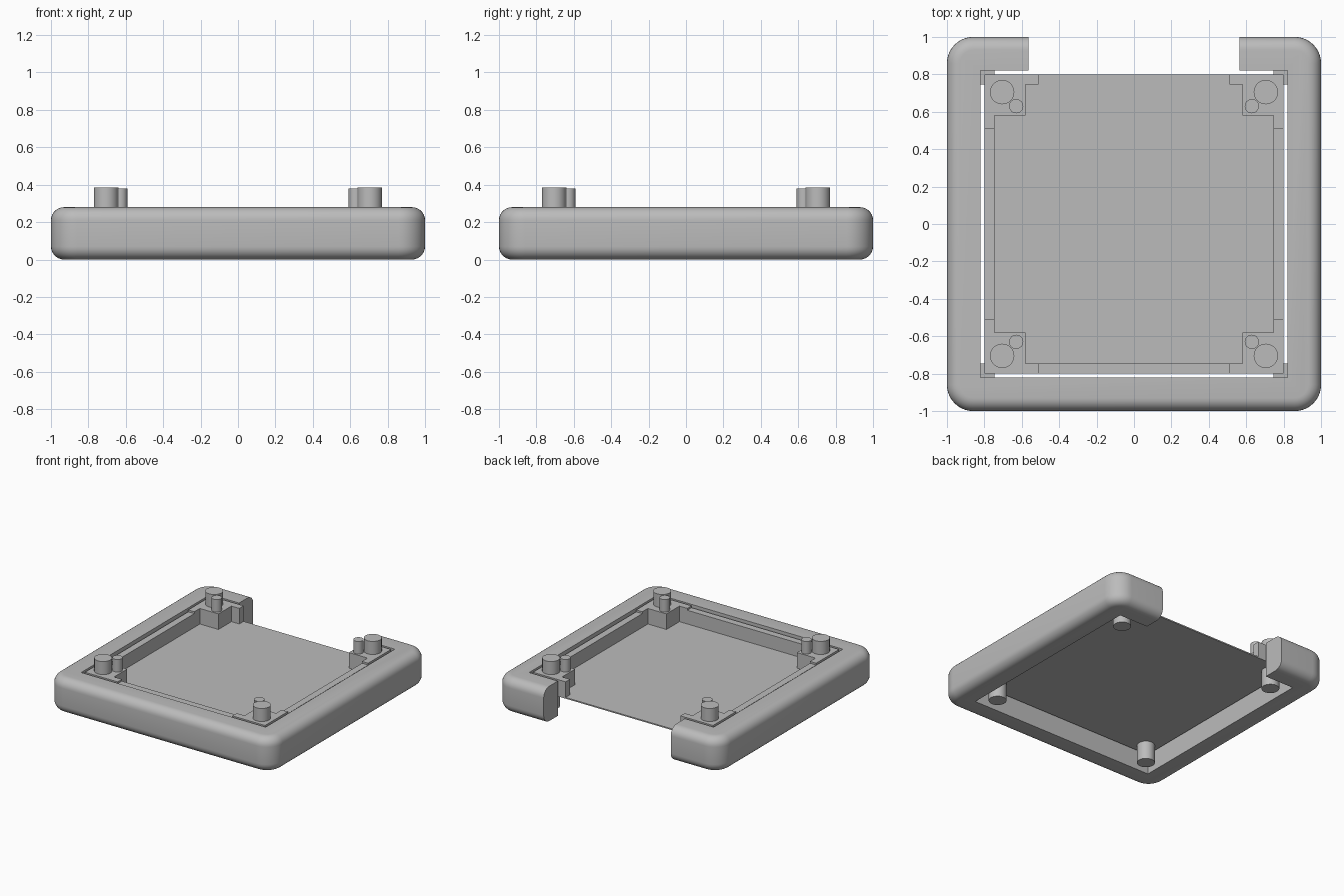
import bpy, bmesh
from mathutils import Matrix, Vector

if "Cube" in bpy.data.objects:
    bpy.data.objects.remove(bpy.data.objects["Cube"], do_unlink=True)

gray = bpy.data.materials.new("plain gray")
gray.use_nodes = True
COLOR = (0.5, 0.5, 0.5, 1)
gray.diffuse_color = COLOR
gray.node_tree.nodes["Principled BSDF"].inputs["Base Color"].default_value = COLOR

TOP = 0.28      # frame and corner block height
FLOOR = 0.155   # tray floor surface
BASE = 0.145    # tray underside
EDGE = 0.8      # tray half width
OPENING = 0.82  # frame opening half width


def finish(name, bm):
    bmesh.ops.recalc_face_normals(bm, faces=bm.faces)
    mesh = bpy.data.meshes.new(name)
    bm.to_mesh(mesh)
    bm.free()
    mesh.materials.append(gray)
    obj = bpy.data.objects.new(name, mesh)
    bpy.context.collection.objects.link(obj)
    return obj


def select(obj):
    bpy.ops.object.select_all(action='DESELECT')
    obj.select_set(True)
    bpy.context.view_layer.objects.active = obj


def box_bm(low, high):
    low, high = Vector(low), Vector(high)
    bm = bmesh.new()
    place = Matrix.Translation((low + high) / 2) @ Matrix.Diagonal((high - low).to_4d())
    bmesh.ops.create_cube(bm, size=1, matrix=place)
    return bm


def box(name, low, high):
    return finish(name, box_bm(low, high))


def prism(name, outline, low, high):
    bm = bmesh.new()
    face = bm.faces.new([bm.verts.new((x, y, low)) for x, y in outline])
    solid = bmesh.ops.extrude_face_region(bm, geom=[face])
    moved = [v for v in solid["geom"] if isinstance(v, bmesh.types.BMVert)]
    bmesh.ops.translate(bm, verts=moved, vec=(0, 0, high - low))
    return finish(name, bm)


def cylinder(name, x, y, radius, low, high):
    bm = bmesh.new()
    bmesh.ops.create_cone(bm, cap_ends=True, segments=40, radius1=radius, radius2=radius,
                          depth=high - low, matrix=Matrix.Translation((x, y, (low + high) / 2)))
    obj = finish(name, bm)
    select(obj)
    bpy.ops.object.shade_smooth_by_angle(angle=0.6)
    return obj


# Outer frame: rounded slab with a square opening and a gap at the back
bm = box_bm((-1, -1, 0), (1, 1, TOP))
upright = [e for e in bm.edges if abs(e.verts[0].co.z - e.verts[1].co.z) > 0.1]
bmesh.ops.bevel(bm, geom=upright, offset=0.14, segments=10, profile=0.5, affect='EDGES')
rims = [e for e in bm.edges if abs(e.verts[0].co.z - e.verts[1].co.z) < 0.001]
bmesh.ops.bevel(bm, geom=rims, offset=0.07, segments=7, profile=0.5, affect='EDGES')
frame = finish("outer_frame", bm)

cutters = [
    box("opening_cutter", (-OPENING, -OPENING, -1), (OPENING, OPENING, 1)),
    box("back_gap_cutter", (-0.565, 0.5, -1), (0.565, 2, 1)),
]
select(frame)
for cutter in cutters:
    cutter.hide_render = True
    cut = frame.modifiers.new("cut", 'BOOLEAN')
    cut.operation = 'DIFFERENCE'
    cut.solver = 'EXACT'
    cut.object = cutter
    bpy.ops.object.modifier_apply(modifier=cut.name)
for cutter in cutters:
    bpy.data.objects.remove(cutter, do_unlink=True)
bpy.ops.object.shade_smooth_by_angle(angle=0.6)

# Tray floor and the low rails on three sides
box("tray_floor", (-EDGE, -EDGE, BASE), (EDGE, EDGE, FLOOR))
RAIL_IN, RAIL_END, RAIL_TOP = 0.745, 0.51, 0.265
box("front_rail", (-RAIL_END, -EDGE, BASE), (RAIL_END, -RAIL_IN, RAIL_TOP))
for side, s in (("left", 1), ("right", -1)):
    xs = sorted((s * RAIL_IN, s * EDGE))
    box(side + "_rail", (xs[0], -RAIL_END, BASE), (xs[1], RAIL_END, RAIL_TOP))

# Corner blocks with short wall arms, bridging tabs, feet and pegs
BLOCK = 0.58
outline = [(EDGE, EDGE), (RAIL_END, EDGE), (RAIL_END, RAIL_IN), (BLOCK, RAIL_IN),
           (BLOCK, BLOCK), (RAIL_IN, BLOCK), (RAIL_IN, RAIL_END), (EDGE, RAIL_END)]
tab = [(RAIL_IN, EDGE), (EDGE, EDGE), (EDGE, RAIL_IN),
       (OPENING, RAIL_IN), (OPENING, OPENING), (RAIL_IN, OPENING)]
for end, t in (("front", -1), ("back", 1)):
    for side, s in (("left", 1), ("right", -1)):
        corner = end + "_" + side
        prism(corner + "_block", [(s * x, t * y) for x, y in outline], BASE, TOP)
        prism(corner + "_tab", [(s * x, t * y) for x, y in tab], BASE, 0.25)
        cylinder(corner + "_foot", s * 0.705, t * 0.705, 0.065, 0, 0.385)
        cylinder(corner + "_peg", s * 0.63, t * 0.63, 0.038, FLOOR, 0.38)
